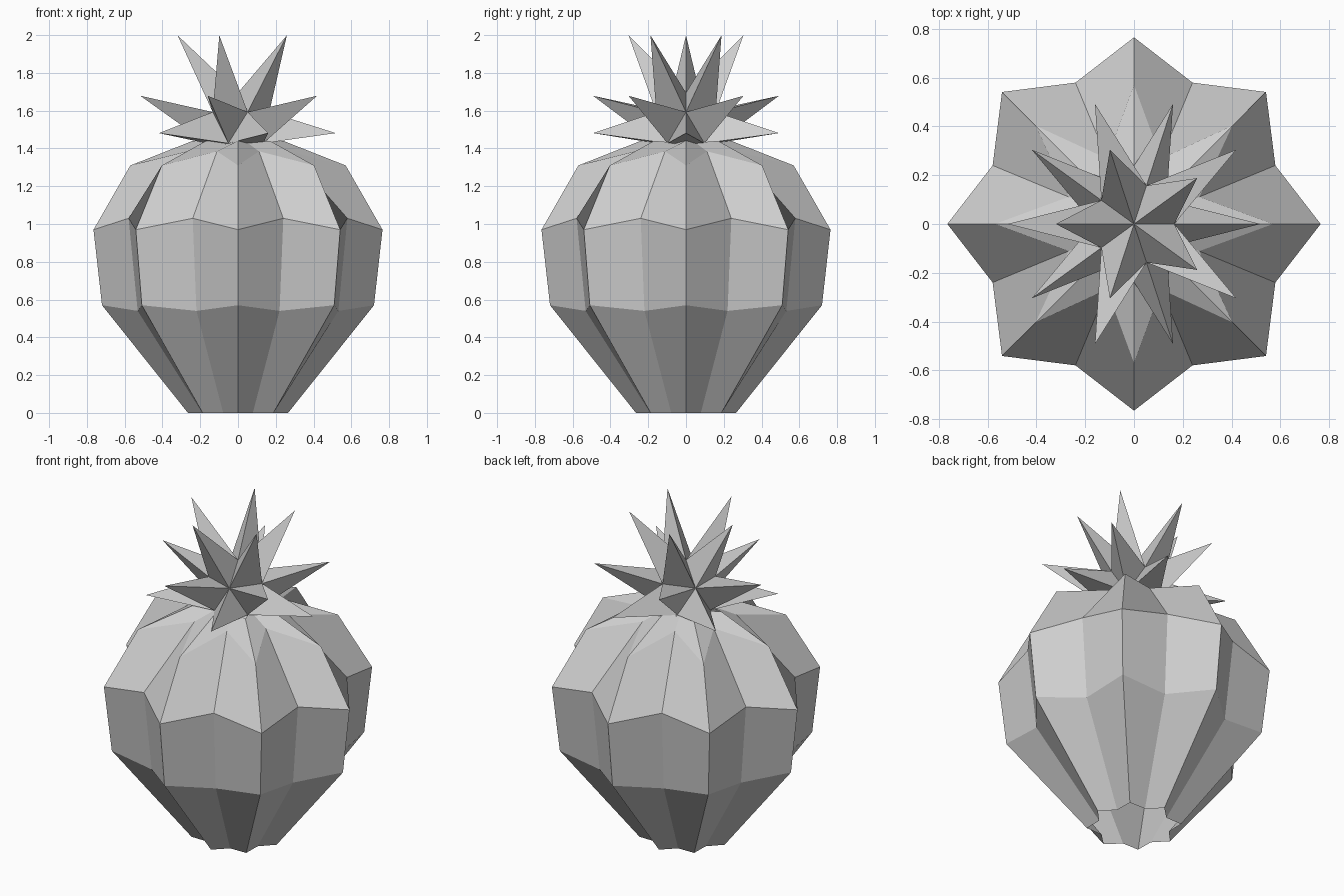
import bpy, bmesh
from math import pi, cos, sin
from mathutils import Vector

if "Cube" in bpy.data.objects:
    bpy.data.objects.remove(bpy.data.objects["Cube"])

grey = bpy.data.materials.new("pale grey")
grey.use_nodes = True
colour = (0.62, 0.62, 0.62, 1)
grey.diffuse_color = colour
grey.node_tree.nodes["Principled BSDF"].inputs["Base Color"].default_value = colour


def add_object(name, bm):
    mesh = bpy.data.meshes.new(name)
    bm.to_mesh(mesh)
    bm.free()
    mesh.materials.append(grey)
    obj = bpy.data.objects.new(name, mesh)
    bpy.context.collection.objects.link(obj)
    return obj


# Ribbed body: eight lobes, lofted from a ridge and a groove profile (radius, height)
LOBES = 8
ridge = [(0.265, 0), (0.72, 0.57), (0.765, 0.97), (0.57, 1.31), (0.24, 1.44)]
groove = [(0.205, 0), (0.575, 0.54), (0.627, 1.03), (0.29, 1.385), (0.13, 1.43)]
bm = bmesh.new()
rings = []
for level in zip(ridge, groove):
    ring = []
    for i in range(2 * LOBES):
        r, z = level[i % 2]
        a = pi * i / LOBES
        ring.append(bm.verts.new((r * cos(a), r * sin(a), z)))
    rings.append(ring)
for low, high in zip(rings, rings[1:]):
    for i in range(2 * LOBES):
        j = (i + 1) % (2 * LOBES)
        bm.faces.new((low[i], low[j], high[j], high[i]))
add_object("ribbed_body", bm)

# Spiky crown: a twenty-sided core with every face drawn out to a point
bm = bmesh.new()
R = 0.185
core = Vector((0, 0, 1.51))
spike_centre = Vector((0, 0, 1.58))
SPIKE = 0.527


def core_ring(turn, height):
    r = R * 2 / 5 ** 0.5
    return [bm.verts.new(core + Vector((r * cos(a), r * sin(a), height)))
            for a in (2 * pi * (i + turn) / 5 for i in range(5))]


top = bm.verts.new(core + Vector((0, 0, R)))
bottom = bm.verts.new(core - Vector((0, 0, R)))
upper = core_ring(0, R / 5 ** 0.5)
lower = core_ring(0.5, -R / 5 ** 0.5)
for i in range(5):
    j = (i + 1) % 5
    bm.faces.new((top, upper[i], upper[j]))
    bm.faces.new((upper[i], lower[i], upper[j]))
    bm.faces.new((upper[j], lower[i], lower[j]))
    bm.faces.new((bottom, lower[j], lower[i]))
for face in list(bm.faces):
    direction = (face.calc_center_median() - core).normalized()
    tip = bmesh.ops.poke(bm, faces=[face])["verts"][0]
    tip.co = spike_centre + direction * SPIKE
add_object("spiky_crown", bm)
